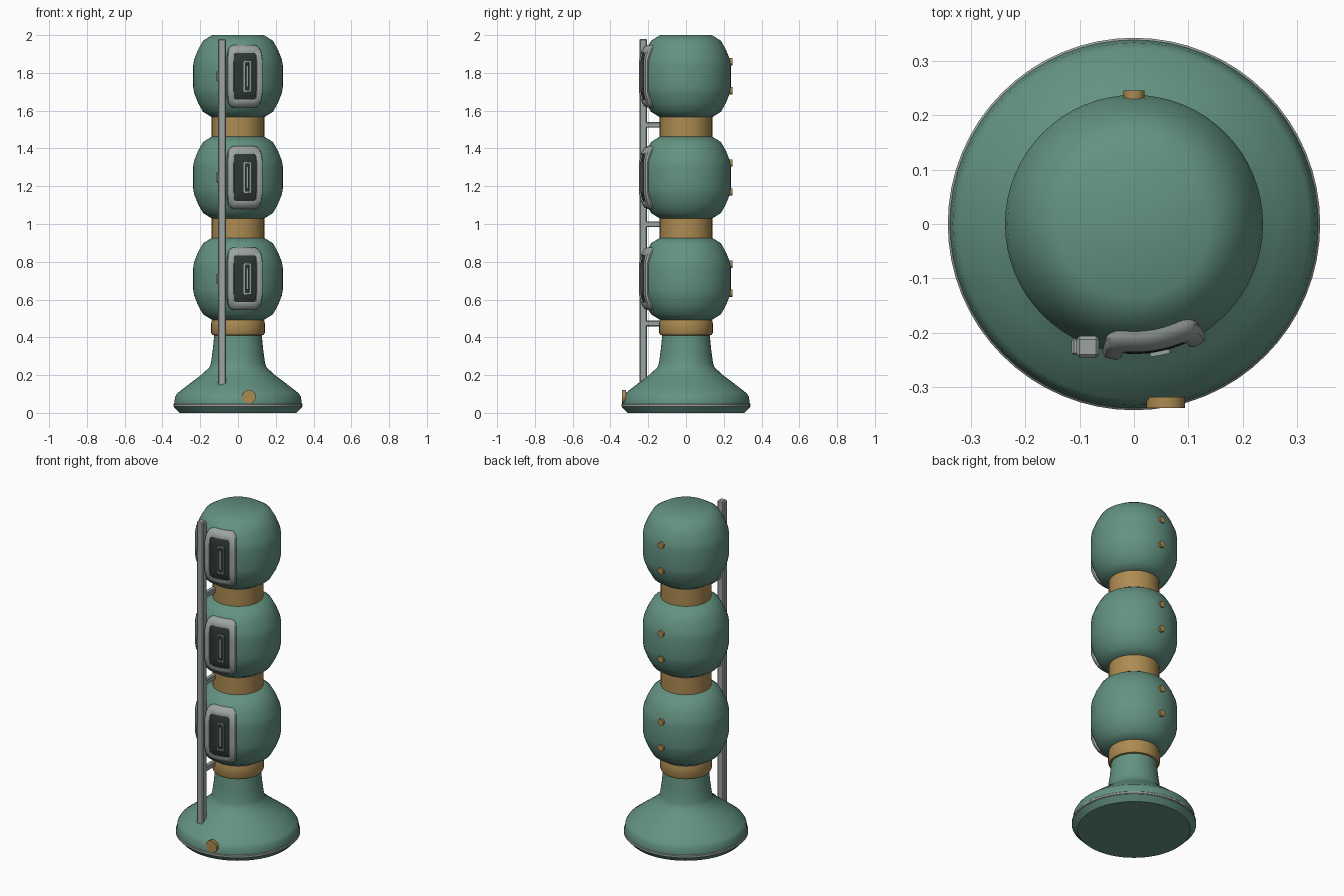
import bpy, bmesh, math
from mathutils import Vector, Matrix

if "Cube" in bpy.data.objects:
    bpy.data.objects.remove(bpy.data.objects["Cube"])


def material(name, rgb):
    m = bpy.data.materials.new(name)
    m.use_nodes = True
    m.diffuse_color = (*rgb, 1)
    m.node_tree.nodes["Principled BSDF"].inputs["Base Color"].default_value = (*rgb, 1)
    return m


GREEN = material("sea green paint", (0.125, 0.29, 0.22))
BRASS = material("brass", (0.42, 0.26, 0.085))
GREY = material("grey metal", (0.33, 0.37, 0.35))
DARK = material("dark panel", (0.026, 0.038, 0.03))


def finish(name, bm, mat, angle=35):
    bmesh.ops.recalc_face_normals(bm, faces=bm.faces)
    mesh = bpy.data.meshes.new(name)
    bm.to_mesh(mesh)
    bm.free()
    mesh.materials.append(mat)
    ob = bpy.data.objects.new(name, mesh)
    bpy.context.collection.objects.link(ob)
    bpy.ops.object.select_all(action="DESELECT")
    ob.select_set(True)
    bpy.context.view_layer.objects.active = ob
    bpy.ops.object.shade_smooth_by_angle(angle=math.radians(angle))
    return ob


def bridge(bm, loops, cap_start, cap_end):
    rings = [[bm.verts.new(p) for p in loop] for loop in loops]
    for a, b in zip(rings, rings[1:]):
        for i in range(len(a)):
            j = (i + 1) % len(a)
            bm.faces.new((a[i], a[j], b[j], b[i]))
    if cap_start:
        bm.faces.new(rings[0])
    if cap_end:
        bm.faces.new(rings[-1])


def lathe(name, profile, mat, segs=64):
    bm = bmesh.new()
    turns = [math.tau * i / segs for i in range(segs)]
    bridge(bm, [[(r * math.cos(t), r * math.sin(t), z) for t in turns]
                for r, z in profile], True, True)
    return finish(name, bm, mat)


def box(name, centre, size, mat, bevel=0.004):
    bm = bmesh.new()
    bmesh.ops.create_cube(bm, size=1)
    bmesh.ops.scale(bm, vec=size, verts=bm.verts)
    bmesh.ops.translate(bm, vec=centre, verts=bm.verts)
    bmesh.ops.bevel(bm, geom=bm.edges[:], offset=bevel, segments=1, affect="EDGES")
    return finish(name, bm, mat, 20)


def disc(name, centre, radius, depth, mat):
    # short button with its axis along y
    bm = bmesh.new()
    bmesh.ops.create_cone(bm, cap_ends=True, segments=24, radius1=radius,
                          radius2=radius, depth=depth)
    bmesh.ops.rotate(bm, matrix=Matrix.Rotation(math.pi / 2, 3, "X"), verts=bm.verts)
    bmesh.ops.translate(bm, vec=centre, verts=bm.verts)
    return finish(name, bm, mat)


def rounded_outline(hw, hh, corner, arc=5, side=6):
    pts = []
    for k, (sx, sy) in enumerate([(1, 1), (-1, 1), (-1, -1), (1, -1)]):
        for i in range(arc + 1):
            a = math.pi / 2 * (k + i / arc)
            pts.append(Vector((sx * (hw - corner) + corner * math.cos(a),
                               sy * (hh - corner) + corner * math.sin(a))))
    out = []
    for i, p in enumerate(pts):
        out.append(p)
        if i % (arc + 1) == arc:
            q = pts[(i + 1) % len(pts)]
            out += [p.lerp(q, s / side) for s in range(1, side)]
    return out


def wrap(p, z, turn, off):
    # lay a flat point on the curved front of a drum
    bend = max(0, abs(p.y) - 0.09) / 0.075
    r = 0.237 - 0.034 * bend ** 1.4 + off
    a = turn + p.x / 0.25
    return (r * math.sin(a), -r * math.cos(a), z + p.y)


def wrapped(name, z, turn, stages, mat, cap=False):
    # stages: half width, half height, corner radius, offset from the drum
    bm = bmesh.new()
    bridge(bm, [[wrap(p, z, turn, off) for p in rounded_outline(hw, hh, c)]
                for hw, hh, c, off in stages], False, cap)
    return finish(name, bm, mat, 40)


# Flared base with its metal rim
lathe("base", [(0.31, 0), (0.338, 0.03), (0.338, 0.05), (0.333, 0.085),
               (0.322, 0.103), (0.262, 0.15), (0.2, 0.197), (0.152, 0.24),
               (0.143, 0.265), (0.134, 0.33), (0.125, 0.42)], GREEN)
lathe("base_rim", [(0.335, 0.03), (0.342, 0.034), (0.342, 0.044), (0.336, 0.05)], GREY)
disc("base_button", (0.058, -0.328, 0.085), 0.036, 0.02, BRASS)

# Brass collars between the parts
lathe("lower_collar", [(0.122, 0.41), (0.136, 0.413), (0.142, 0.425),
                       (0.142, 0.475), (0.137, 0.5)], BRASS)
for n, z in enumerate((0.98, 1.515)):
    lathe(f"collar_{n + 1}", [(0.139, z - 0.065), (0.139, z + 0.065)], BRASS)

# Drums, each with a framed slot in front and two bolts behind
half = [(0.237, 0.06), (0.232, 0.09), (0.212, 0.14), (0.185, 0.188), (0.137, 0.218)]
TURN = 0.164
for n, z in enumerate((0.71, 1.246, 1.782)):
    k = n + 1
    lathe(f"drum_{k}", [(r, z - h) for r, h in reversed(half)]
          + [(r, z + h) for r, h in half], GREEN)
    wrapped(f"slot_frame_{k}", z, TURN,
            [(0.1, 0.165, 0.035, -0.025), (0.102, 0.166, 0.035, 0.004),
             (0.094, 0.158, 0.03, 0.014), (0.073, 0.135, 0.02, 0.015),
             (0.064, 0.124, 0.018, 0.009), (0.062, 0.122, 0.018, -0.02)], GREY)
    wrapped(f"slot_panel_{k}", z, TURN,
            [(0.066, 0.126, 0.02, 0.002), (0.04, 0.1, 0.012, 0.002),
             (0.015, 0.075, 0.006, 0.002), (0.001, 0.06, 0.0005, 0.002)], DARK, True)
    wrapped(f"slot_ring_{k}", z, 0.2,
            [(0.02, 0.083, 0.007, 0), (0.02, 0.083, 0.007, 0.009),
             (0.013, 0.075, 0.005, 0.009), (0.013, 0.075, 0.005, 0)], GREY)
    wrapped(f"slot_bar_{k}", z, 0.2,
            [(0.005, 0.055, 0.003, 0), (0.005, 0.055, 0.003, 0.008)], GREY, True)
    for side, dz in (("lower", -0.077), ("upper", 0.077)):
        disc(f"{side}_bolt_{k}", (0, 0.236, z + dz), 0.019, 0.018, BRASS)
    # rod clip and standoff
    box(f"rod_clip_{k}", (-0.092, -0.225, z), (0.045, 0.032, 0.05), GREY)
    box(f"rod_standoff_{k}", (-0.078, -0.165, z - 0.237 + n * -0.01),
        (0.028, 0.11, 0.03), GREY)

# Long upright rod
box("upright_rod", (-0.085, -0.226, 1.058), (0.042, 0.04, 1.845), GREY, 0.006)
